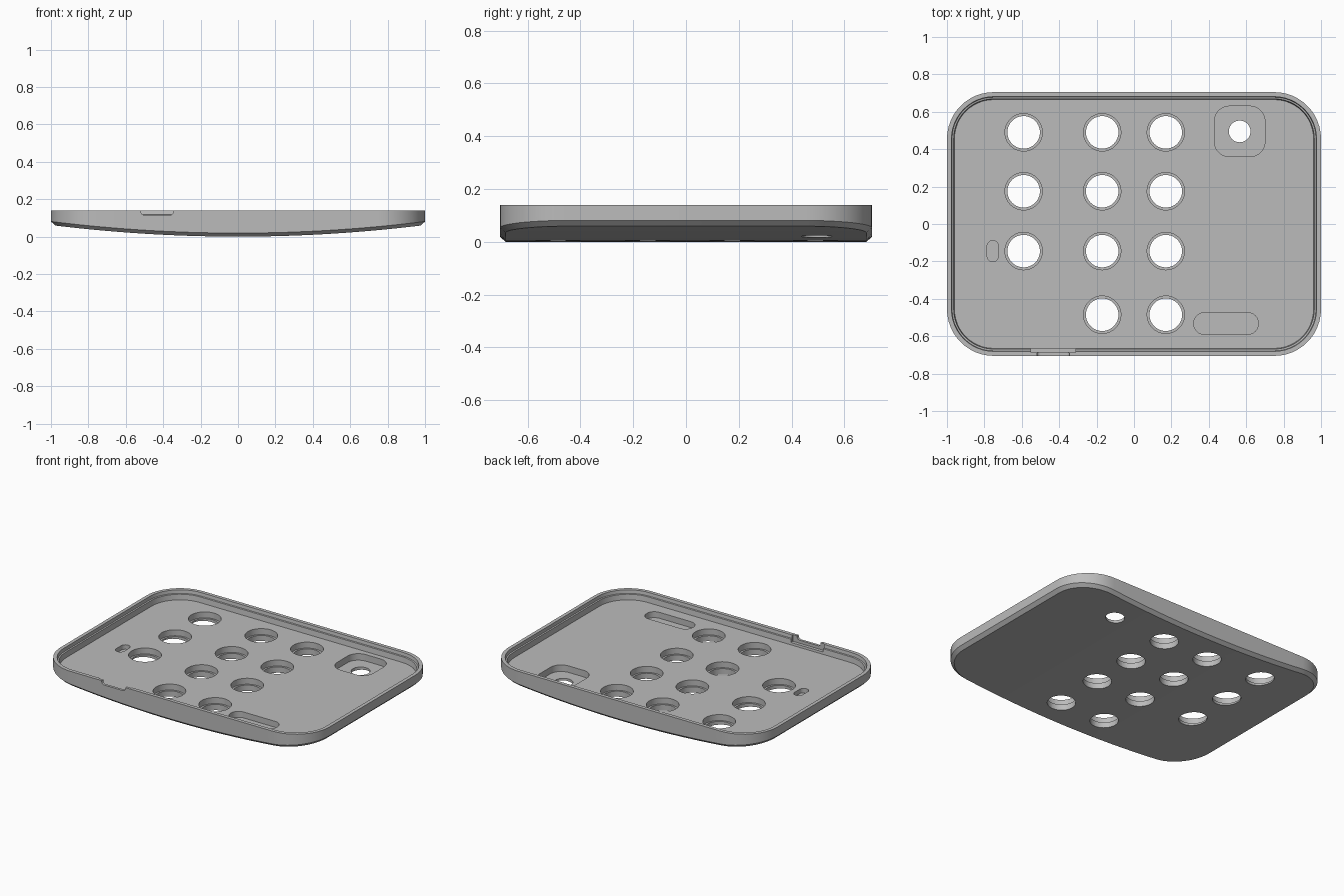
import bpy, bmesh, math

cube = bpy.data.objects.get("Cube")
if cube:
    bpy.data.objects.remove(cube, do_unlink=True)

HALF_X, HALF_Y, CORNER = 1.0, 0.705, 0.25
TOP, FLOOR = 0.14, 0.08

grey = bpy.data.materials.new("plain grey")
grey.use_nodes = True
grey.diffuse_color = (0.5, 0.5, 0.5, 1)
grey.node_tree.nodes["Principled BSDF"].inputs["Base Color"].default_value = (0.5, 0.5, 0.5, 1)


def belly(x):
    """Height of the gently bowed underside."""
    return 0.062 * x * x


def half_outline(hx, hy, r, steps=12, spans=16):
    """Front half of a rounded rectangle, from left end to right end."""
    cx, cy = hx - r, hy - r
    arc = [(cx + r * math.sin(a), -cy - r * math.cos(a))
           for a in (i * math.pi / 2 / steps for i in range(steps + 1))]
    flat = [(-cx + 2 * cx * i / spans, -hy) for i in range(1, spans)]
    return [(-x, y) for x, y in reversed(arc)] + flat + arc


def outline(hx, hy, r, steps=12, spans=16):
    front = half_outline(hx, hy, r, steps, spans)
    return front + [(x, -y) for x, y in reversed(front)]


def mesh_object(name, bm):
    bmesh.ops.recalc_face_normals(bm, faces=bm.faces)
    mesh = bpy.data.meshes.new(name)
    bm.to_mesh(mesh)
    bm.free()
    mesh.materials.append(grey)
    obj = bpy.data.objects.new(name, mesh)
    bpy.context.collection.objects.link(obj)
    return obj


def bridge(bm, a, b):
    n = len(a)
    for i in range(n):
        j = (i + 1) % n
        bm.faces.new((a[i], a[j], b[j], b[i]))


# Tray: rings run from the bowed underside up the wall, over the rim, down to the floor
bm = bmesh.new()
rings = []
sections = [(0.022, belly),
            (0.0, lambda x: belly(x) + 0.019),
            (0.0, lambda x: TOP),
            (0.024, lambda x: TOP),
            (0.027, lambda x: 0.118),
            (0.036, lambda x: 0.116),
            (0.040, lambda x: FLOOR)]
for inset, height in sections:
    points = outline(HALF_X - inset, HALF_Y - inset, CORNER - inset)
    rings.append([bm.verts.new((x, y, height(x))) for x, y in points])
for a, b in zip(rings, rings[1:]):
    bridge(bm, a, b)
under = rings[0]
n = len(under)
for i in range(n // 2 - 1):
    bm.faces.new((under[i], under[i + 1], under[n - 2 - i], under[n - 1 - i]))
bm.faces.new(rings[-1])
bmesh.ops.remove_doubles(bm, verts=bm.verts, dist=1e-5)
tray = mesh_object("tray", bm)


def cut(name, center, size, radius, low, high, axis="Z"):
    """Carve a rounded prism out of the tray."""
    bm = bmesh.new()
    hx, hy = size[0] / 2, size[1] / 2
    points = outline(hx, hy, radius, 10, 1)
    loops = []
    for level in (low, high):
        if axis == "Z":
            spots = [(center[0] + x, center[1] + y, level) for x, y in points]
        else:
            spots = [(center[0] + x, level, center[1] + y) for x, y in points]
        loops.append([bm.verts.new(p) for p in spots])
    bridge(bm, *loops)
    for loop in loops:
        bm.faces.new(loop)
    bmesh.ops.remove_doubles(bm, verts=bm.verts, dist=1e-5)
    cutter = mesh_object(name, bm)
    cutter.hide_render = True
    mod = tray.modifiers.new(name, "BOOLEAN")
    mod.operation = "DIFFERENCE"
    mod.solver = "EXACT"
    mod.object = cutter
    bpy.context.view_layer.objects.active = tray
    bpy.ops.object.modifier_apply(modifier=name)
    bpy.data.objects.remove(cutter, do_unlink=True)


def cut_round(name, center, radius, low, high):
    cut(name, center, (2 * radius, 2 * radius), radius * 0.9999, low, high)


# Stepped button holes, with the lower left place left empty
for x in (-0.59, -0.17, 0.17):
    for y in (0.49, 0.175, -0.145, -0.485):
        if x < -0.5 and y < -0.4:
            continue
        cut_round("button_hole", (x, y), 0.087, -0.1, 0.2)
        cut_round("button_recess", (x, y), 0.1, 0.04, 0.2)

# Rounded square pocket with a through hole
cut("square_pocket", (0.565, 0.495), (0.27, 0.27), 0.08, 0.036, 0.2)
cut_round("pocket_hole", (0.565, 0.495), 0.058, -0.1, 0.2)

# Blind slots in the floor
cut("long_slot", (0.492, -0.532), (0.345, 0.115), 0.055, 0.04, 0.2)
cut("short_slot", (-0.755, -0.145), (0.06, 0.112), 0.029, 0.05, 0.2)

# Notch through the front wall, with a wider relief on its inner side
cut("wall_notch", (-0.432, 0.165), (0.175, 0.1), 0.02, -0.8, -0.64, axis="Y")
cut("notch_relief", (-0.432, -0.655), (0.24, 0.066), 0.004, 0.095, 0.2)

# Smooth shading with crisp edges
bpy.ops.object.select_all(action="DESELECT")
tray.select_set(True)
bpy.context.view_layer.objects.active = tray
bpy.ops.object.shade_smooth_by_angle(angle=math.radians(25))
